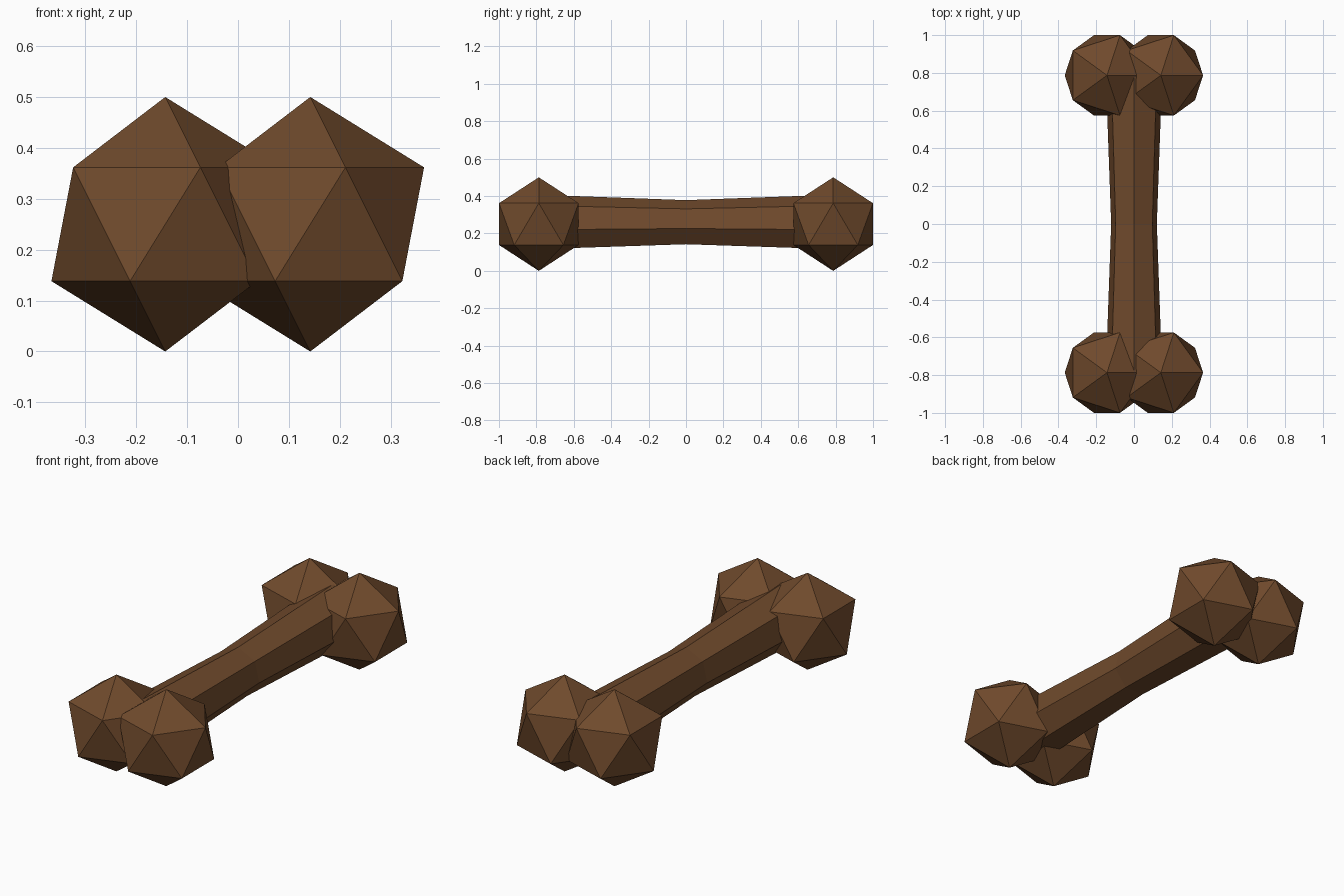
import bpy, bmesh, math
from mathutils import Vector

if "Cube" in bpy.data.objects:
    bpy.data.objects.remove(bpy.data.objects["Cube"])

brown = bpy.data.materials.new("brown")
brown.diffuse_color = (0.16, 0.068, 0.025, 1)
brown.use_nodes = True
brown.node_tree.nodes["Principled BSDF"].inputs["Base Color"].default_value = brown.diffuse_color


def knob(name, x, y):
    # icosahedral end knob
    bpy.ops.mesh.primitive_ico_sphere_add(subdivisions=1, radius=0.25, location=(x, y, 0.25))
    ob = bpy.context.object
    ob.name = name
    ob.data.materials.append(brown)


def shaft(name, sections, sides=7):
    # seven-sided shaft with a ridge on top, narrowing at the waist
    bm = bmesh.new()
    rings = []
    for y, r in sections:
        angles = [2 * math.pi * i / sides for i in range(sides)]
        rings.append([bm.verts.new(Vector((r * math.sin(a), y, 0.254 + r * math.cos(a))))
                      for a in angles])
    for a, b in zip(rings, rings[1:]):
        for i in range(sides):
            j = (i + 1) % sides
            bm.faces.new((a[i], a[j], b[j], b[i]))
    bm.faces.new(rings[0])
    bm.faces.new(rings[-1])
    bmesh.ops.recalc_face_normals(bm, faces=bm.faces)
    mesh = bpy.data.meshes.new(name)
    bm.to_mesh(mesh)
    bm.free()
    mesh.materials.append(brown)
    bpy.context.collection.objects.link(bpy.data.objects.new(name, mesh))


shaft("bone_shaft", [(-0.787, 0.153), (0, 0.124), (0.787, 0.153)])
for end, y in (("front", -0.787), ("back", 0.787)):
    for side, x in (("left", -0.143), ("right", 0.142)):
        knob(f"{end}_{side}_knob", x, y)
